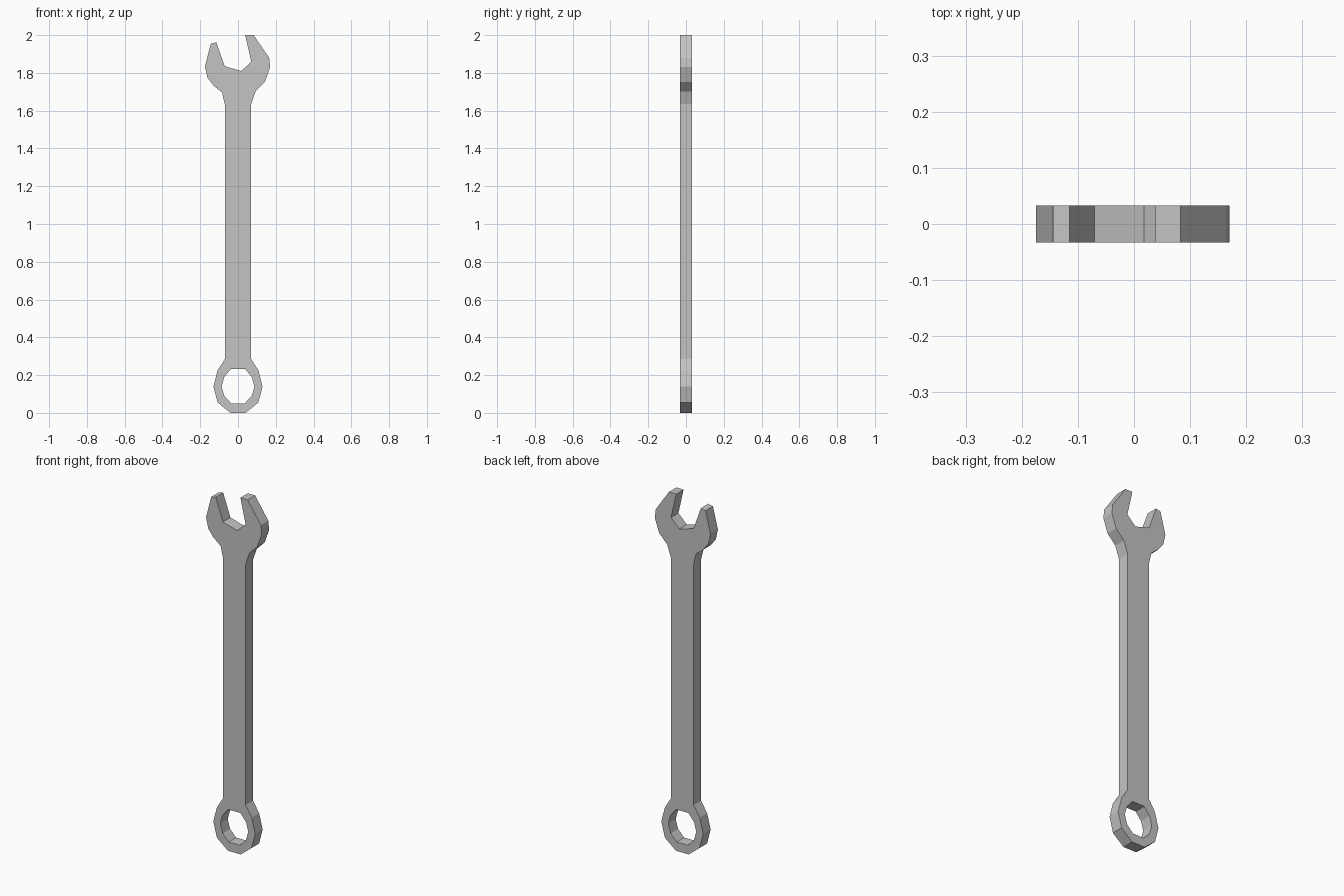
import bpy, bmesh
from mathutils import Vector

if "Cube" in bpy.data.objects:
    bpy.data.objects.remove(bpy.data.objects["Cube"])

HALF = 0.033  # half thickness of the steel

steel = bpy.data.materials.new("steel_grey")
steel.diffuse_color = (0.55, 0.55, 0.55, 1)
steel.use_nodes = True
steel.node_tree.nodes["Principled BSDF"].inputs["Base Color"].default_value = steel.diffuse_color


def mirrored(right):
    """Close a right-hand profile (bottom to top) with its mirror image."""
    return right + [(-x, z) for x, z in reversed(right)]


# Ring end and lower shaft, right-hand half
ring = [(0.04, 0), (0.108, 0.055), (0.13, 0.14), (0.108, 0.225), (0.07, 0.285)]
# Open jaw, from the right of the neck over both prongs to the left of the neck
jaw = [(0.07, 1.635), (0.093, 1.702), (0.143, 1.753), (0.17, 1.83), (0.165, 1.88),
       (0.083, 2.0), (0.038, 2.0), (0.07, 1.86), (0.018, 1.81), (-0.07, 1.835),
       (-0.115, 1.962), (-0.144, 1.955), (-0.175, 1.833), (-0.162, 1.775),
       (-0.13, 1.733), (-0.085, 1.697), (-0.07, 1.635)]
# Ten-sided hole in the ring
hole = mirrored([(0.035, 0.05), (0.072, 0.088), (0.087, 0.14), (0.073, 0.19), (0.038, 0.232)])

outline = ring + jaw + [(-x, z) for x, z in reversed(ring)]

# Fill the outline around the hole, then extrude through the thickness
bm = bmesh.new()
edges = []
for loop in (outline, hole):
    vs = [bm.verts.new((x, -HALF, z)) for x, z in loop]
    edges += [bm.edges.new((vs[i - 1], vs[i])) for i in range(len(vs))]
bmesh.ops.triangle_fill(bm, edges=edges, use_beauty=True, normal=Vector((0, -1, 0)))
res = bmesh.ops.extrude_face_region(bm, geom=bm.faces[:], use_keep_orig=True)
moved = [g for g in res["geom"] if isinstance(g, bmesh.types.BMVert)]
bmesh.ops.translate(bm, verts=moved, vec=(0, 2 * HALF, 0))
bmesh.ops.recalc_face_normals(bm, faces=bm.faces[:])

mesh = bpy.data.meshes.new("wrench")
bm.to_mesh(mesh)
bm.free()
mesh.materials.append(steel)
bpy.context.collection.objects.link(bpy.data.objects.new("wrench", mesh))
